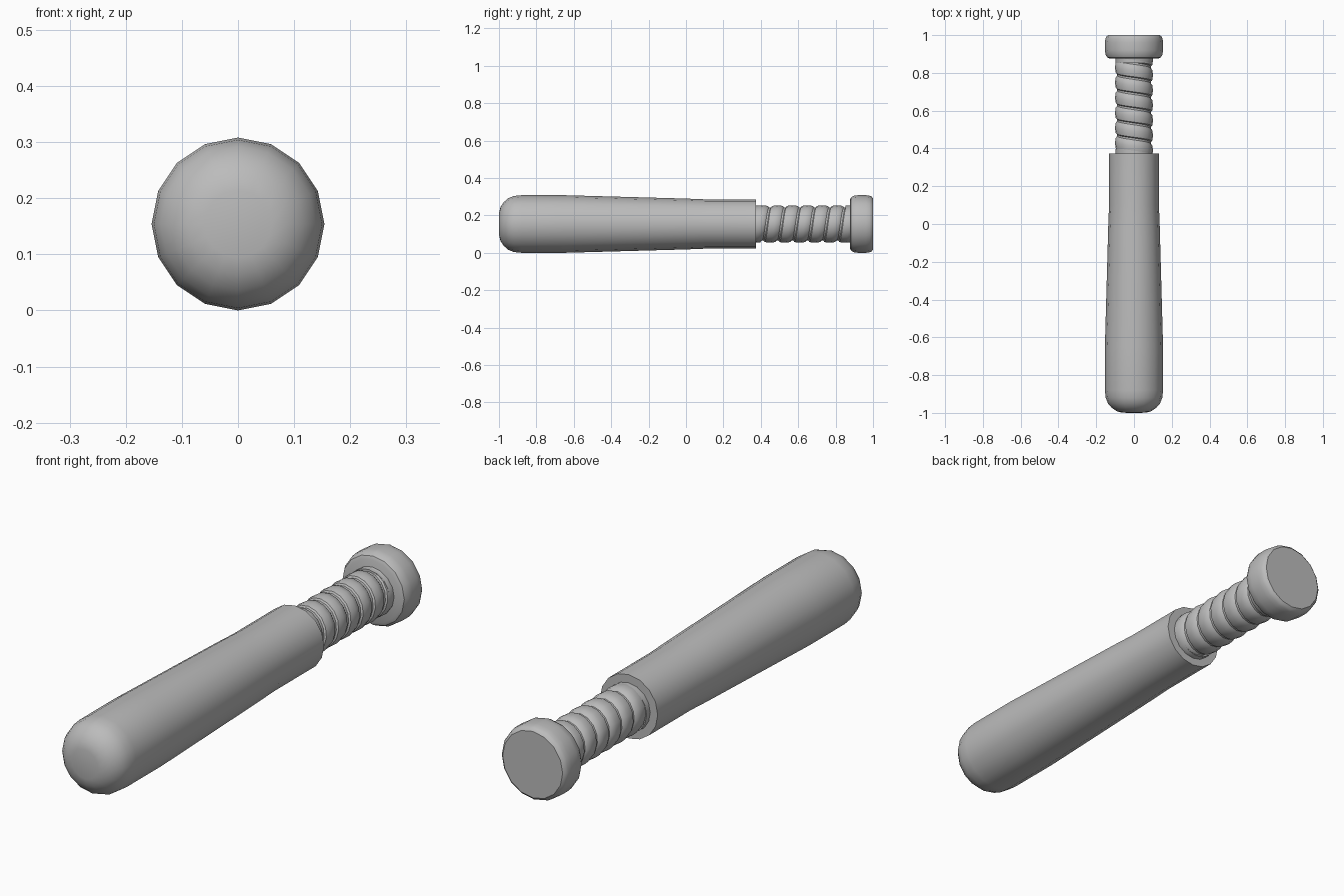
import bpy, bmesh
from math import sin, cos, pi, radians

cube = bpy.data.objects.get("Cube")
if cube:
    bpy.data.objects.remove(cube, do_unlink=True)

SIDES = 16
AXIS_Z = 0.154

grey = bpy.data.materials.new("plain_grey")
grey.use_nodes = True
colour = (0.5, 0.5, 0.5, 1)
grey.diffuse_color = colour
next(n for n in grey.node_tree.nodes if n.type == 'BSDF_PRINCIPLED').inputs["Base Color"].default_value = colour


def ring_point(step, radius, y):
    a = 2 * pi * step / SIDES
    return (radius * cos(a), y, AXIS_Z + radius * sin(a))


def sweep(name, profile, turns=1, pitch=0.0, sharp=32):
    """Sweep (radius, y) points round the long axis; pitch makes a helix."""
    bm = bmesh.new()
    rows = [[bm.verts.new(ring_point(i, r, y + pitch * i / SIDES)) for r, y in profile]
            for i in range(turns * SIDES + 1)]
    for a, b in zip(rows, rows[1:]):
        for j in range(len(profile) - 1):
            bm.faces.new((a[j], a[j + 1], b[j + 1], b[j]))
    bmesh.ops.remove_doubles(bm, verts=bm.verts, dist=0.0002)
    bmesh.ops.recalc_face_normals(bm, faces=bm.faces)
    mesh = bpy.data.meshes.new(name)
    bm.to_mesh(mesh)
    bm.free()
    mesh.polygons.foreach_set("use_smooth", [True] * len(mesh.polygons))
    mesh.set_sharp_from_angle(angle=radians(sharp))
    mesh.materials.append(grey)
    obj = bpy.data.objects.new(name, mesh)
    bpy.context.collection.objects.link(obj)
    return obj


# Rounded, tapering barrel with a flat rear shoulder
sweep("barrel", [(0, -1), (0.06, -0.999), (0.09, -0.992), (0.117, -0.974),
                 (0.138, -0.95), (0.15, -0.92), (0.154, -0.88), (0.154, -0.65),
                 (0.136, 0.0), (0.132, 0.1), (0.132, 0.373), (0, 0.373)])

# Spiral grip wrap: a shallow groove followed by a rounded band
PITCH = 0.08
wrap = [(0.089, 0), (0.089, 0.12), (0.096, 0.18), (0.099, 0.35),
        (0.1, 0.6), (0.097, 0.88), (0.089, 1)]
sweep("grip_wrap", [(r, 0.265 + PITCH * t) for r, t in wrap], turns=8, pitch=PITCH)

# Plain collars at both ends of the grip
for name, y0, y1 in (("front_collar", 0.36, 0.397), ("rear_collar", 0.852, 0.89)):
    sweep(name, [(0, y0), (0.098, y0), (0.098, y1), (0, y1)])

# End knob
sweep("knob", [(0, 0.876), (0.128, 0.876), (0.142, 0.882), (0.151, 0.898),
               (0.154, 0.92), (0.154, 0.962), (0.151, 0.982), (0.146, 0.993),
               (0.137, 1.0), (0, 1.0)])
